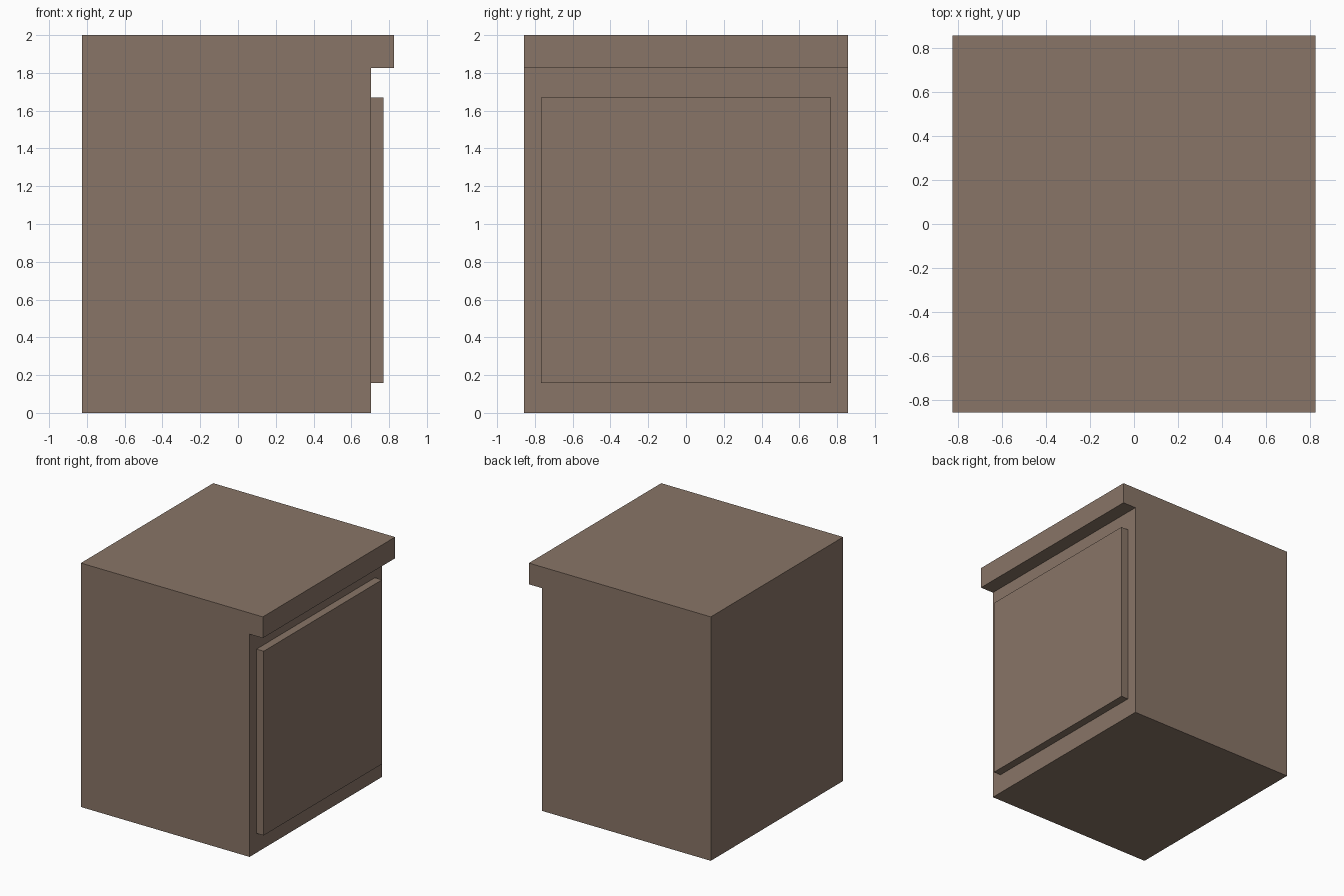
import bpy, bmesh

if "Cube" in bpy.data.objects:
    bpy.data.objects.remove(bpy.data.objects["Cube"])

HALF_W = 0.857  # half width along y


def extrude_profile(name, points, y0, y1, mat):
    """Extrude a closed x-z outline from y0 to y1."""
    bm = bmesh.new()
    face = bm.faces.new([bm.verts.new((x, y0, z)) for x, z in points])
    geom = bmesh.ops.extrude_face_region(bm, geom=[face])["geom"]
    moved = [g for g in geom if isinstance(g, bmesh.types.BMVert)]
    bmesh.ops.translate(bm, verts=moved, vec=(0, y1 - y0, 0))
    bmesh.ops.recalc_face_normals(bm, faces=bm.faces)
    mesh = bpy.data.meshes.new(name)
    bm.to_mesh(mesh)
    bm.free()
    mesh.materials.append(mat)
    obj = bpy.data.objects.new(name, mesh)
    bpy.context.collection.objects.link(obj)
    return obj


brown = bpy.data.materials.new("warm brown")
brown.diffuse_color = (0.25, 0.178, 0.135, 1)
brown.use_nodes = True
brown.node_tree.nodes["Principled BSDF"].inputs["Base Color"].default_value = brown.diffuse_color

# Cabinet body with overhanging worktop in one profile
extrude_profile("cabinet_body", [
    (-0.825, 0), (0.705, 0), (0.705, 1.826),
    (0.825, 1.826), (0.825, 2), (-0.825, 2)], -HALF_W, HALF_W, brown)

# Raised door panel on the +x side
extrude_profile("door_panel", [
    (0.705, 0.159), (0.77, 0.159), (0.77, 1.669), (0.705, 1.669)],
    -0.767, 0.767, brown)
